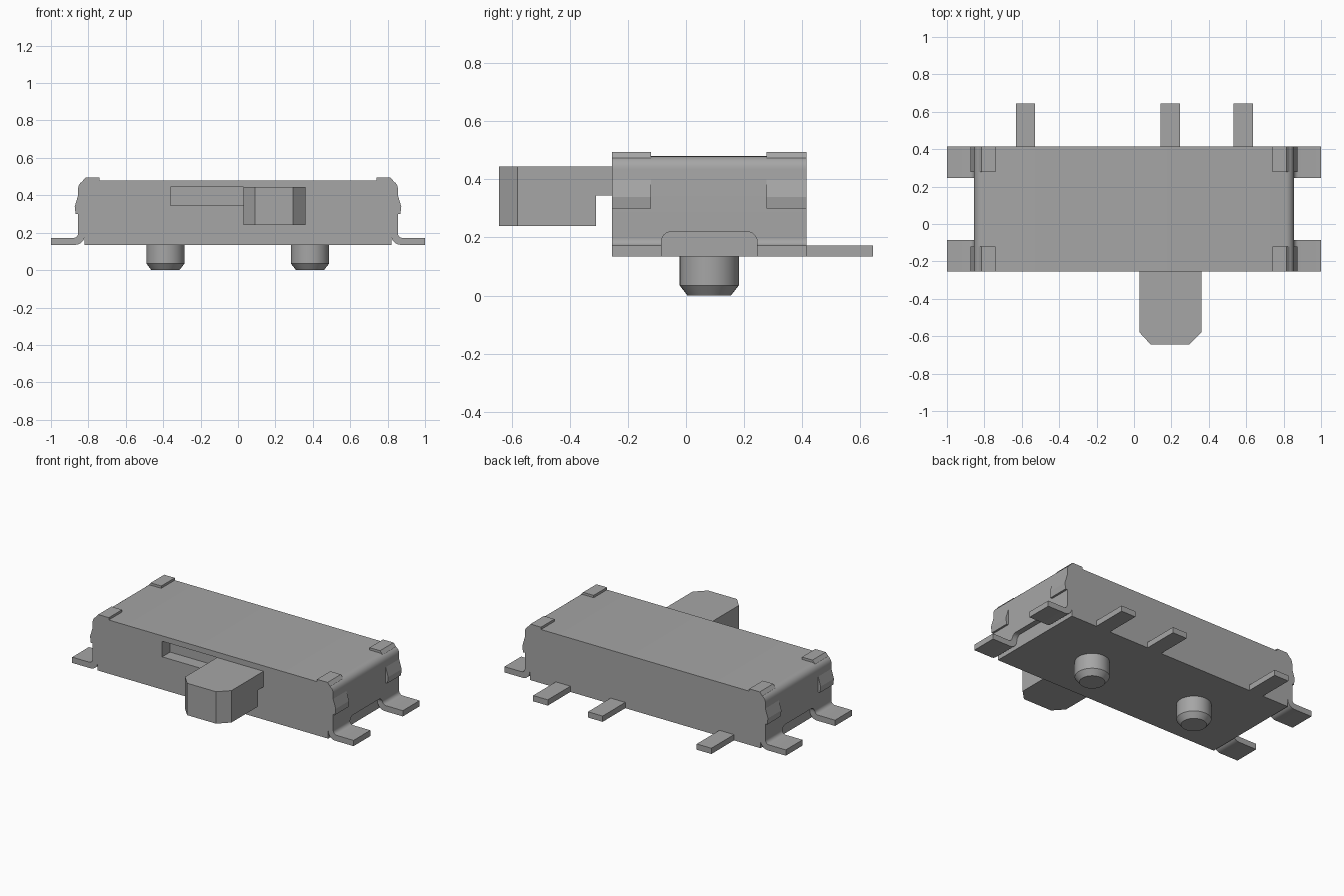
import bpy
import bmesh
import math

cube = bpy.data.objects.get("Cube")
if cube:
    bpy.data.objects.remove(cube)

grey = bpy.data.materials.new("plain grey")
grey.use_nodes = True
GREY = (0.38, 0.38, 0.38, 1)
grey.diffuse_color = GREY
grey.node_tree.nodes["Principled BSDF"].inputs["Base Color"].default_value = GREY

FRONT, BACK, BASE, TOP, WALL, CORE = -0.255, 0.415, 0.135, 0.48, 0.855, 0.82


def finish(name, bm, smooth=False):
    bmesh.ops.recalc_face_normals(bm, faces=bm.faces)
    mesh = bpy.data.meshes.new(name)
    bm.to_mesh(mesh)
    bm.free()
    mesh.materials.append(grey)
    obj = bpy.data.objects.new(name, mesh)
    bpy.context.collection.objects.link(obj)
    if smooth:
        bpy.ops.object.select_all(action="DESELECT")
        obj.select_set(True)
        bpy.context.view_layer.objects.active = obj
        bpy.ops.object.shade_smooth_by_angle(angle=math.radians(30))
    return obj


def prism(name, outline, axis, lo, hi, smooth=False):
    """Extrude a 2D outline along the given axis."""
    place = {"x": lambda a, b, t: (t, a, b),
             "y": lambda a, b, t: (a, t, b),
             "z": lambda a, b, t: (a, b, t)}[axis]
    bm = bmesh.new()
    face = bm.faces.new([bm.verts.new(place(a, b, lo)) for a, b in outline])
    ext = bmesh.ops.extrude_face_region(bm, geom=[face])
    verts = [v for v in ext["geom"] if isinstance(v, bmesh.types.BMVert)]
    bmesh.ops.translate(bm, verts=verts, vec=place(0, 0, hi - lo))
    return finish(name, bm, smooth)


def box(name, x0, x1, y0, y1, z0, z1):
    return prism(name, [(x0, y0), (x1, y0), (x1, y1), (x0, y1)], "z", z0, z1)


def arc(cx, cy, r, start, end, steps=6):
    angles = [math.radians(start + (end - start) * i / steps) for i in range(steps + 1)]
    return [(cx + r * math.cos(a), cy + r * math.sin(a)) for a in angles]


# Housing: narrow base, wide walls and rounded upper edges
R = 0.045
half = [(CORE, BASE), (CORE, 0.25), (WALL, 0.25)] + arc(WALL - R, TOP - R, R, 0, 90)
outline = half + [(-x, z) for x, z in reversed(half)]
body = prism("housing", outline, "y", FRONT, BACK, smooth=True)

# Slider slot in the front wall
cutter = box("slot_cutter", -0.36, 0.36, FRONT - 0.1, FRONT + 0.08, 0.345, 0.445)
cutter.hide_render = True
cut = body.modifiers.new("slot", "BOOLEAN")
cut.operation = "DIFFERENCE"
cut.solver = "EXACT"
cut.object = cutter
bpy.context.view_layer.objects.active = body
bpy.ops.object.modifier_apply(modifier=cut.name)
bpy.data.objects.remove(cutter)

# Slider: stem in the slot and chamfered knob
box("slider_stem", 0.03, 0.36, -0.32, FRONT + 0.08, 0.345, 0.445)
prism("slider_knob", [(0.03, -0.31), (0.03, -0.58), (0.09, -0.645), (0.295, -0.645),
                      (0.36, -0.58), (0.36, -0.31)], "z", 0.24, 0.445)

# Shell sides, with corner clips and bent feet
ARCH0, ARCH1, ARCH_TOP, RA = -0.085, 0.245, 0.22, 0.035
skirt = ([(FRONT, 0.27), (FRONT, 0.185), (ARCH0, 0.185)]
         + arc(ARCH0 + RA, ARCH_TOP - RA, RA, 180, 90)
         + arc(ARCH1 - RA, ARCH_TOP - RA, RA, 90, 0)
         + [(ARCH1, 0.185), (BACK, 0.185), (BACK, 0.27)])
foot = ([(CORE, 0.2), (WALL, 0.2)] + arc(0.88, 0.197, 0.025, 180, 270)
        + [(1.0, 0.172), (1.0, BASE)] + arc(0.87, BASE + 0.05, 0.05, 270, 180))
clip = [(0.74, 0.47), (0.74, 0.495), (0.815, 0.495), (0.832, 0.475), (0.873, 0.34),
        (0.868, 0.3), (0.84, 0.3), (0.84, 0.42), (0.8, 0.47)]

for side, s in (("left", 1), ("right", -1)):
    prism(side + "_shell_skirt", skirt, "x", s * CORE, s * WALL)
    for end, y0, y1 in (("front", FRONT, ARCH0), ("back", ARCH1, BACK)):
        prism(f"{side}_{end}_foot", [(s * x, z) for x, z in foot], "y", y0, y1, smooth=True)
    for end, y0, y1 in (("front", FRONT, -0.12), ("back", 0.278, BACK)):
        prism(f"{side}_{end}_clip", [(s * x, z) for x, z in clip], "y", y0, y1)

# Contact pins at the back
for i, x in enumerate((-0.58, 0.193, 0.583)):
    box(f"contact_pin_{i + 1}", x - 0.052, x + 0.052, BACK - 0.02, 0.645, BASE, 0.172)

# Locating pegs below
for side, x in (("right", -0.388), ("left", 0.385)):
    bm = bmesh.new()
    for r0, r1, z0, z1 in ((0.075, 0.102, 0, 0.035), (0.102, 0.102, 0.035, BASE + 0.01)):
        cone = bmesh.ops.create_cone(bm, cap_ends=False, segments=32, radius1=r0,
                                     radius2=r1, depth=z1 - z0)
        bmesh.ops.translate(bm, verts=cone["verts"], vec=(x, 0.08, (z0 + z1) / 2))
    bmesh.ops.remove_doubles(bm, verts=bm.verts, dist=0.0005)
    bmesh.ops.holes_fill(bm, edges=[e for e in bm.edges if e.is_boundary], sides=0)
    finish(side + "_locating_peg", bm, smooth=True)
